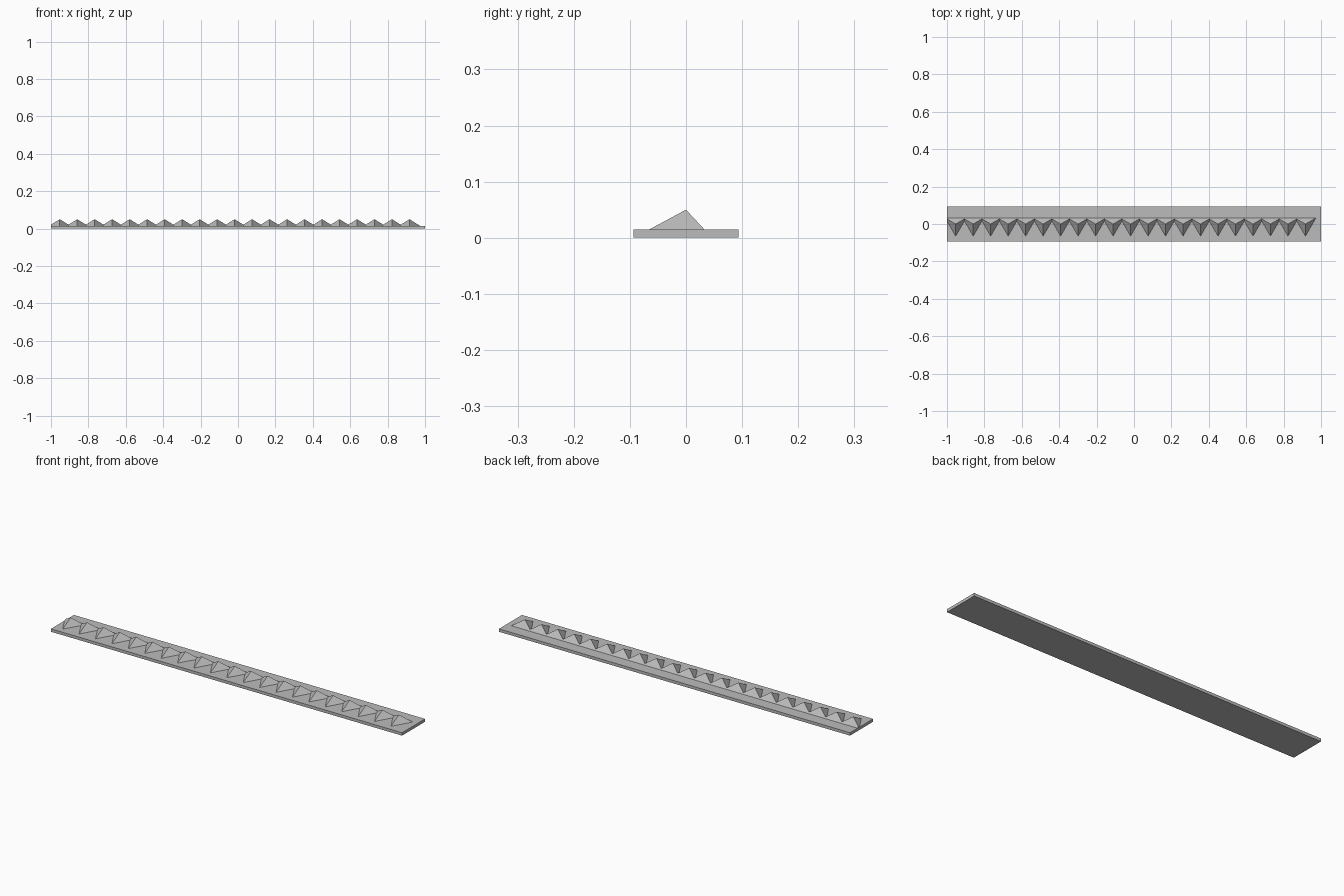
import bpy
import bmesh
from math import pi
from mathutils import Matrix, Vector

cube = bpy.data.objects.get("Cube")
if cube:
    bpy.data.objects.remove(cube, do_unlink=True)

# Single grey material
grey = bpy.data.materials.new("plain grey")
grey.use_nodes = True
colour = (0.5, 0.5, 0.5, 1)
grey.diffuse_color = colour
grey.node_tree.nodes["Principled BSDF"].inputs["Base Color"].default_value = colour

HALF_DEPTH = 0.0935
PLATE_TOP = 0.015
APEX = 0.05
RADIUS = 0.065
PITCH = 0.0935
COUNT = 21


def add_object(name, bm):
    mesh = bpy.data.meshes.new(name)
    bm.to_mesh(mesh)
    bm.free()
    mesh.materials.append(grey)
    obj = bpy.data.objects.new(name, mesh)
    bpy.context.collection.objects.link(obj)
    return obj


# Flat base strip
bm = bmesh.new()
bmesh.ops.create_cube(bm, size=1, matrix=Matrix.Translation((0, 0, PLATE_TOP / 2))
                      @ Matrix.Diagonal((2, 2 * HALF_DEPTH, PLATE_TOP, 1)))
add_object("base_strip", bm)

# Row of three-sided spikes, each with one base corner towards the front
for i in range(COUNT):
    bm = bmesh.new()
    x = -1 + PITCH * (i + 0.5)
    base = []
    for k in range(3):
        direction = Matrix.Rotation(k * 2 * pi / 3, 3, 'Z') @ Vector((0, -RADIUS, 0))
        base.append(bm.verts.new(direction + Vector((x, 0, PLATE_TOP))))
    apex = bm.verts.new((x, 0, APEX))
    bm.faces.new(reversed(base))
    for k in range(3):
        bm.faces.new((base[k], base[(k + 1) % 3], apex))
    # Trim the spike that would overhang the end of the strip
    if i == 0:
        cut = bmesh.ops.bisect_plane(bm, geom=bm.verts[:] + bm.edges[:] + bm.faces[:],
                                     plane_co=(-1, 0, 0), plane_no=(-1, 0, 0),
                                     clear_outer=True)
        rim = [e for e in cut["geom_cut"] if isinstance(e, bmesh.types.BMEdge)]
        bmesh.ops.holes_fill(bm, edges=rim, sides=0)
    bmesh.ops.recalc_face_normals(bm, faces=bm.faces[:])
    add_object(f"spike_{i + 1}", bm)
